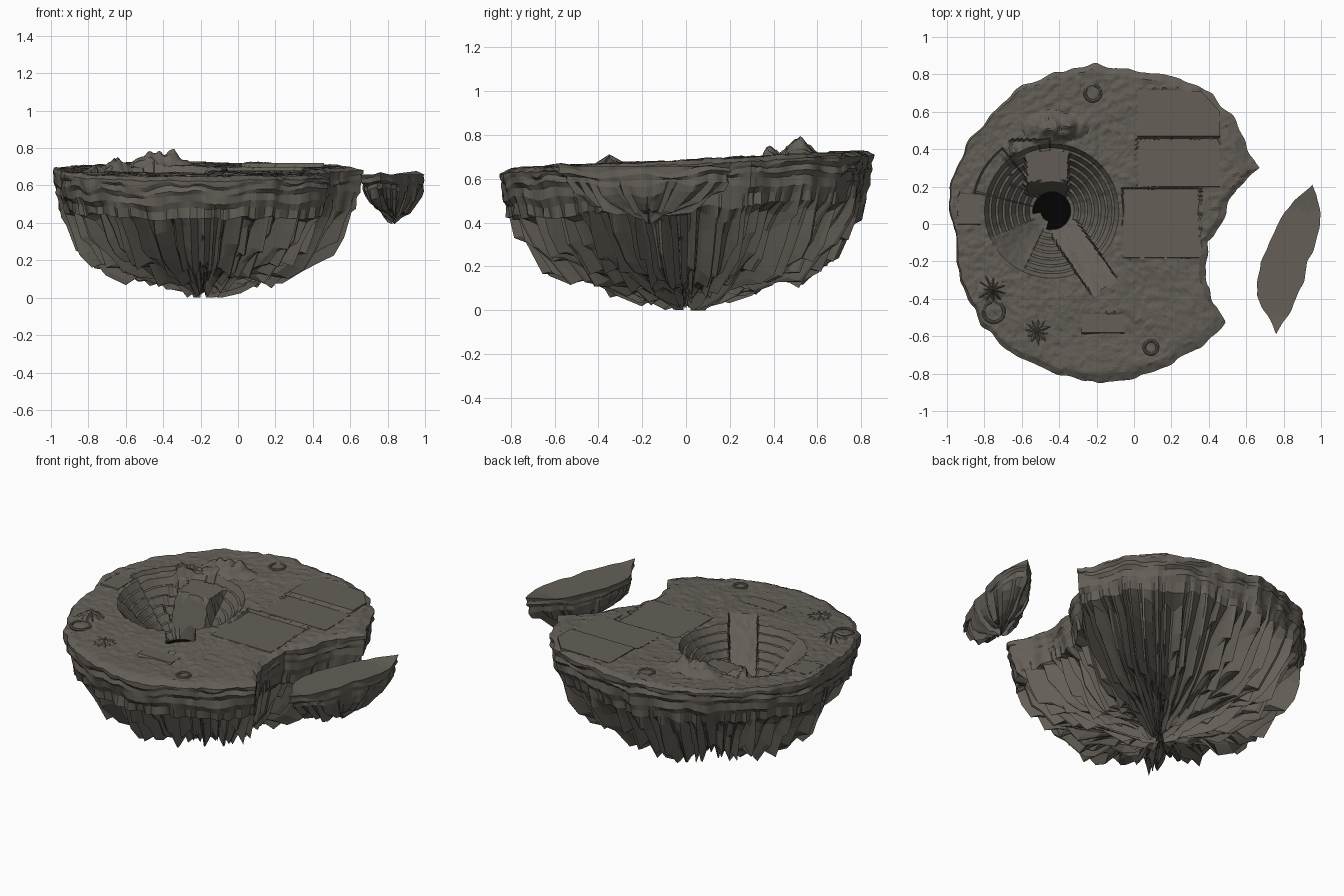
import bpy, bmesh, math, random
from mathutils import Vector, noise

random.seed(4)
if "Cube" in bpy.data.objects:
    bpy.data.objects.remove(bpy.data.objects["Cube"])


def material(name, colour):
    m = bpy.data.materials.new(name)
    m.use_nodes = True
    m.diffuse_color = (*colour, 1)
    m.node_tree.nodes["Principled BSDF"].inputs["Base Color"].default_value = (*colour, 1)
    return m


ROCK = material("brown grey rock", (0.128, 0.114, 0.096))
DARK = material("black pit floor", (0.001, 0.001, 0.001))
PIT = Vector((-0.44, 0.07))
RIM, FLOOR, FLOOR_Z, DEPTH = 0.35, 0.10, 0.405, 0.27


def finish(bm, name):
    bmesh.ops.recalc_face_normals(bm, faces=bm.faces)
    mesh = bpy.data.meshes.new(name)
    bm.to_mesh(mesh)
    bm.free()
    mesh.materials.append(ROCK)
    mesh.materials.append(DARK)
    ob = bpy.data.objects.new(name, mesh)
    bpy.context.collection.objects.link(ob)
    return ob


def wobble(x, y, scale, seed=0.0):
    return noise.noise(Vector((x * scale, y * scale, seed)))


def resample(points, count, rough):
    """Even steps round a closed outline, with a slightly ragged edge."""
    pts = [Vector(p) for p in points]
    legs = [(a, b, (b - a).length) for a, b in zip(pts, pts[1:] + pts[:1])]
    total = sum(leg[2] for leg in legs)
    out, i, gone = [], 0, 0.0
    for k in range(count):
        d = total * k / count
        while d > gone + legs[i][2]:
            gone += legs[i][2]
            i += 1
        a, b, length = legs[i]
        p = a.lerp(b, (d - gone) / length)
        out.append(p + rough * Vector((wobble(p.x, p.y, 12), wobble(p.x, p.y, 12, 5))))
    return out


def plain(x, y):
    """Gently tilted ground."""
    return 0.685 + 0.05 * y


# Mounds on the ground: x, y, radius, height
MOUNDS = [(-0.45, 0.51, 0.14, 0.075), (-0.34, 0.52, 0.1, 0.055), (-0.64, 0.38, 0.08, 0.06),
          (-0.76, -0.35, 0.08, 0.03)]
# Level pads cut into the slope: name, x0, x1, y0, y1, z
PADS = [("north_pad", 0.02, 0.46, 0.47, 0.72, 0.719), ("middle_pad", 0.02, 0.46, 0.2, 0.46, 0.699),
        ("east_pad", -0.06, 0.35, -0.18, 0.19, 0.679), ("south_pad", -0.28, -0.05, -0.58, -0.48, 0.658),
        ("west_pad", -0.94, -0.82, 0.0, 0.16, 0.690)]


def ground(x, y):
    z = plain(x, y) + 0.009 * wobble(x, y, 6) + 0.006 * wobble(x, y, 25) + 0.003 * wobble(x, y, 50)
    for mx, my, r, h in MOUNDS:
        d = math.hypot(x - mx, (y - my) * 1.4) / r
        z += max(0, 1 - d) * h * (1 + 0.6 * wobble(x, y, 22, 3))
    for _, x0, x1, y0, y1, level in PADS:
        if x0 < x < x1 and y0 < y < y1:
            z = min(z, level - 0.004)
    # Square ledge cut beside the pit
    if -0.66 < x < -0.45 and 0.2 < y < 0.45:
        z -= 0.015
    return z


def pit_height(x, y, r):
    """Stepped bowl with smooth ramps and a shelf."""
    top = ground(x, y)
    angle = math.degrees(math.atan2(y - PIT.y, x - PIT.x)) % 360
    if 128 < angle < 166 and r < 0.43:
        top -= 0.025
    best = top
    if r < RIM + 0.009:
        t = (RIM + 0.009 - r) / 0.036
        climb = math.floor(t) + min(1, (t - math.floor(t)) * 1.5)
        best = top - min(DEPTH, climb * DEPTH / 7)
    # South ramp, then the north shelf with its steep front
    along = Vector((0.57, -0.82))
    d = Vector((x, y)) - PIT
    u, v = d.dot(along), d.x * along.y - d.y * along.x
    if abs(v) < 0.08 and 0.09 < u < 0.5:
        best = top - DEPTH * (1 - (u - 0.09) / 0.41)
    if -0.14 < d.x < 0.09 and 0.08 < d.y < 0.33:
        best = plain(x, y) - 0.035 - (DEPTH - 0.035) * max(0, 1 - (d.y - 0.08) / 0.07)
    if 205 < angle < 245 and r < 0.36:
        best = top - DEPTH * min(1, (0.36 - r) / 0.25)
    return best


def shards(count):
    """Random runs of columns, each run one pointed, ridged shard."""
    cols = []
    while len(cols) < count:
        run = random.randint(3, 8)
        push, lean = random.uniform(-0.10, 0.06), random.uniform(0.2, 0.8)
        drops = [random.uniform(-1, 0.9) for _ in range(24)]
        for k in range(run):
            f = k / (run - 1)
            ridge = f / lean if f < lean else (1 - f) / (1 - lean)
            cols.append((push + 0.14 * (ridge - 1), [d * (0.3 + 0.7 * ridge) for d in drops]))
    return cols[:count]


def underside(outline, centre, profile, rim_z, spike):
    """Rings from the rim to the lowest point: (scale, height, roughness)."""
    cols, rings = shards(len(outline)), []
    for level, (s, z, rough) in enumerate(profile):
        ring = []
        for p, (push, drops), rz in zip(outline, cols, rim_z):
            k = s * (1 + rough * push) + 0.02 * (1 - rough) * wobble(p.x, p.y, 9, level * 0.5)
            q = centre + (p - centre) * min(k, 1.0)
            h = z + rz if z < 0 else z
            h += rough * spike * drops[level] + 0.03 * wobble(p.x, p.y, 6, level * 0.3)
            ring.append(Vector((q.x, q.y, max(h, 0.0))))
        rings.append(ring)
    return rings


def skin(rings, name, dark_rings=0):
    """Join closed rings into one solid."""
    bm = bmesh.new()
    loops = [[bm.verts.new(co) for co in ring] for ring in rings]
    n = len(loops[0])
    for i, (a, b) in enumerate(zip(loops, loops[1:])):
        for j in range(n):
            k = (j + 1) % n
            f = bm.faces.new((a[j], a[k], b[k], b[j]))
            f.material_index = int(i < dark_rings)
    bm.faces.new(loops[0]).material_index = int(dark_rings > 0)
    bm.faces.new(loops[-1])
    return finish(bm, name)


# Main island, with the dark floor narrowed under the smooth fan of the pit
outline = resample([
    (0.67, 0.29), (0.6, 0.42), (0.52, 0.58), (0.42, 0.7), (0.25, 0.78), (0, 0.82), (-0.2, 0.85),
    (-0.4, 0.82), (-0.6, 0.74), (-0.78, 0.57), (-0.92, 0.38), (-0.97, 0.22), (-1.0, 0.12),
    (-0.96, -0.06), (-0.93, -0.3), (-0.82, -0.53), (-0.65, -0.7), (-0.4, -0.8), (-0.2, -0.85),
    (0, -0.83), (0.2, -0.75), (0.4, -0.63), (0.49, -0.52), (0.42, -0.42), (0.38, -0.27),
    (0.4, -0.1), (0.48, 0.05), (0.55, 0.2)], 400, 0.02)
radii = []
for step in range(6, -1, -1):
    edge = RIM - step * 0.036
    radii += [edge - 0.014, edge + 0.009]
radii = [FLOOR + 0.002] + [r for r in radii if r > FLOOR + 0.01] + [0.37 + 0.01 * k for k in range(12)]
floor = []
for p in outline:
    d = (p - PIT).normalized()
    under_fan = d.x < -0.3 and d.y < -0.15
    floor.append((*(PIT + d * FLOOR * (0.6 if under_fan else 1)), FLOOR_Z))
rings = [[(*PIT.lerp(Vector(co[:2]), 0.5), FLOOR_Z) for co in floor], floor]
for r in radii:
    spots = [PIT + (p - PIT).normalized() * r for p in outline]
    rings.append([(q.x, q.y, pit_height(q.x, q.y, r)) for q in spots])
STEPS = 32
for k in range(1, STEPS + 1):
    ring = []
    for p in outline:
        start = PIT + (p - PIT).normalized() * radii[-1]
        q = start.lerp(p, k / STEPS)
        edge = 0.02 * max(0, k / STEPS - 0.9) / 0.1
        ring.append((q.x, q.y, pit_height(q.x, q.y, (q - PIT).length) - edge))
    rings.append(ring)
rim_z = [co[2] for co in rings[-1]]
PROFILE = [(1.0, -0.02, 0), (0.988, -0.035, 0), (0.993, -0.06, 0), (0.978, -0.08, 0),
           (0.982, -0.12, 0.03), (0.968, -0.15, 0.08), (0.962, -0.20, 0.15),
           (0.935, 0.44, 0.6), (0.89, 0.36, 0.9), (0.825, 0.28, 1), (0.74, 0.205, 1),
           (0.63, 0.16, 1), (0.50, 0.13, 1), (0.37, 0.11, 1), (0.24, 0.085, 1),
           (0.12, 0.06, 1), (0.03, 0.05, 0.8)]
rings += underside(outline, Vector((-0.19, 0)), PROFILE, rim_z, 0.065)
skin(rings, "island", dark_rings=1)

# Broken off fragment, its ends slightly raised
outline = resample([
    (0.95, 0.21), (0.85, 0.12), (0.75, -0.03), (0.68, -0.2), (0.65, -0.38), (0.72, -0.5),
    (0.76, -0.59), (0.82, -0.5), (0.9, -0.33), (0.93, -0.2), (0.98, -0.08), (1.0, 0.05),
    (0.98, 0.15)], 110, 0.012)
centre = Vector((0.83, -0.17))
rings = []
for s in (0.03, 0.4, 0.65, 0.8, 0.9, 1.0):
    spots = [centre + (p - centre) * s for p in outline]
    rings.append([(q.x, q.y, 0.658 + 0.15 * max(0, q.y - 0.08, -0.5 - q.y)) for q in spots])
rim_z = [co[2] for co in rings[-1]]
PROFILE = [(0.97, -0.02, 0), (0.99, -0.04, 0), (0.95, -0.055, 0.2), (0.97, -0.08, 0.4),
           (0.90, -0.12, 0.8), (0.74, -0.16, 1), (0.52, -0.195, 1), (0.28, -0.22, 1), (0.04, -0.24, 1)]
rings += underside(outline, centre, PROFILE, rim_z, 0.028)
skin(rings, "fragment")

# Level building pads with a sloping south edge
for name, x0, x1, y0, y1, z in PADS:
    top = [(x0, y0), (x1, y0), (x1, y1), (x0, y1)]
    if name == "north_pad":
        top[2:3] = [(x1, 0.6), (0.36, 0.71)]
    bm = bmesh.new()
    upper = [bm.verts.new((x, y, z)) for x, y in top]
    lower = [bm.verts.new((x, y - (0.03 if y == y0 else 0), z - 0.045)) for x, y in top]
    bm.faces.new(upper)
    bm.faces.new(lower[::-1])
    for k in range(len(top)):
        bm.faces.new((upper[k - 1], lower[k - 1], lower[k], upper[k]))
    finish(bm, name)

# Small crater rings
for i, (x, y, r) in enumerate([(-0.75, -0.47, 0.055), (-0.22, 0.7, 0.042), (0.09, -0.66, 0.035)]):
    bpy.ops.mesh.primitive_torus_add(major_segments=24, minor_segments=8, major_radius=r,
                                     minor_radius=0.009, location=(x, y, plain(x, y) - 0.002))
    ring = bpy.context.object
    ring.name = f"crater_ring_{i + 1}"
    ring.data.materials.append(ROCK)

# Star shaped rock bursts
for i, (x, y, r, h) in enumerate([(-0.76, -0.35, 0.085, 0.045), (-0.52, -0.57, 0.08, 0.016)]):
    bm = bmesh.new()
    z, loop = plain(x, y), []
    for k in range(22):
        reach = r * (random.uniform(0.7, 1.05) if k % 2 else 0.5)
        a = math.tau * k / 22
        loop.append(bm.verts.new((x + reach * math.cos(a), y + reach * math.sin(a),
                                  z + (0.004 if k % 2 else 0.0))))
    tip = bm.verts.new((x, y, z + h))
    for a, b in zip(loop, loop[1:] + loop[:1]):
        bm.faces.new((a, b, tip))
    bm.faces.new(loop[::-1])
    finish(bm, f"rock_burst_{i + 1}")
